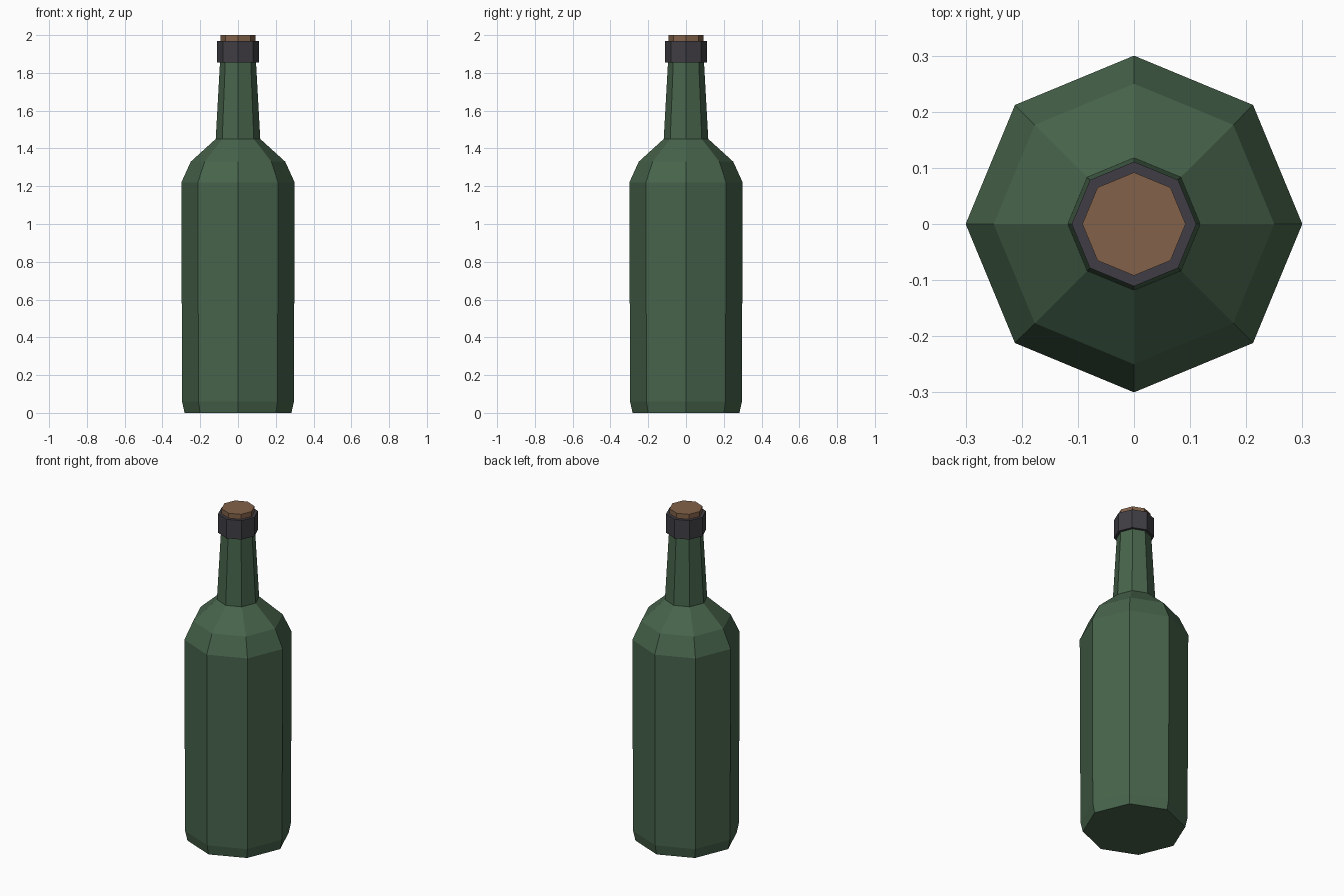
import bpy
import bmesh
import math

cube = bpy.data.objects.get("Cube")
if cube:
    bpy.data.objects.remove(cube, do_unlink=True)

SIDES = 8


def material(name, rgb):
    mat = bpy.data.materials.new(name)
    mat.use_nodes = True
    color = (*rgb, 1.0)
    mat.diffuse_color = color
    bsdf = next(n for n in mat.node_tree.nodes if n.type == 'BSDF_PRINCIPLED')
    bsdf.inputs["Base Color"].default_value = color
    return mat


def turned(name, profile, mat):
    """Eight-sided solid with flat caps from (radius, height) pairs."""
    bm = bmesh.new()
    rings = []
    for radius, z in profile:
        angles = [math.tau * i / SIDES for i in range(SIDES)]
        rings.append([bm.verts.new((radius * math.cos(a), radius * math.sin(a), z))
                      for a in angles])
    for low, high in zip(rings, rings[1:]):
        for i in range(SIDES):
            j = (i + 1) % SIDES
            bm.faces.new((low[i], low[j], high[j], high[i]))
    bm.faces.new(rings[0][::-1])
    bm.faces.new(rings[-1])
    mesh = bpy.data.meshes.new(name)
    bm.to_mesh(mesh)
    bm.free()
    mesh.materials.append(mat)
    obj = bpy.data.objects.new(name, mesh)
    bpy.context.collection.objects.link(obj)
    return obj


glass = material("green glass", (0.063, 0.127, 0.071))
foil = material("dark collar", (0.051, 0.048, 0.058))
cork = material("brown cork", (0.223, 0.122, 0.067))

# Bottle: base chamfer, body, shoulders and tapering neck
turned("bottle_body", [(0.283, 0), (0.296, 0.06), (0.3, 1.22), (0.25, 1.33),
                       (0.118, 1.45), (0.093, 1.9)], glass)
# Band around the mouth
turned("neck_collar", [(0.111, 1.855), (0.111, 1.97)], foil)
# Stopper
turned("cork_stopper", [(0.092, 1.93), (0.092, 2.0)], cork)
